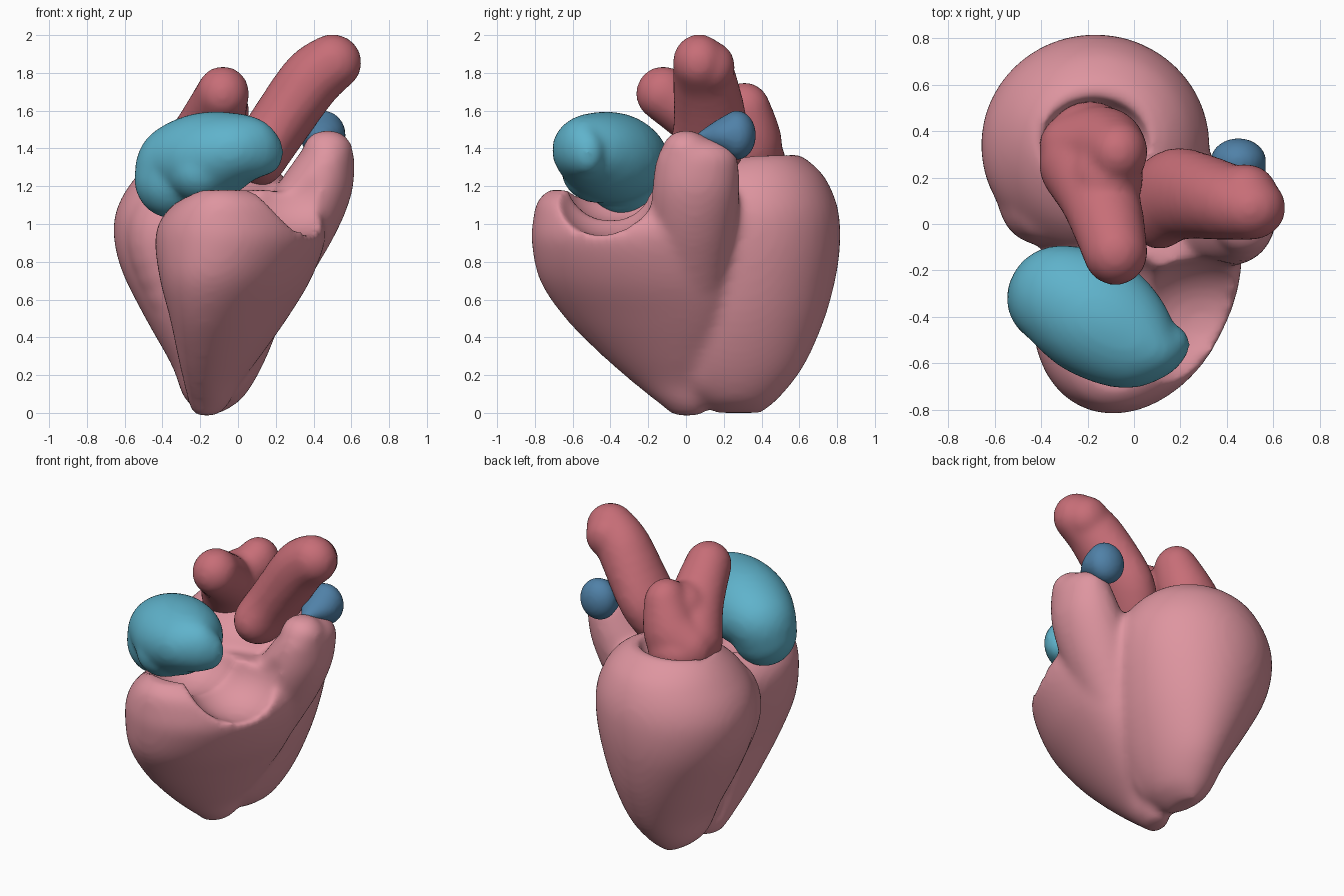
import bpy, bmesh, math
from mathutils import Matrix, Vector

if "Cube" in bpy.data.objects:
    bpy.data.objects.remove(bpy.data.objects["Cube"], do_unlink=True)


def material(name, rgb):
    m = bpy.data.materials.new(name)
    m.use_nodes = True
    m.diffuse_color = (*rgb, 1)
    bsdf = m.node_tree.nodes["Principled BSDF"]
    bsdf.inputs["Base Color"].default_value = (*rgb, 1)
    bsdf.inputs["Roughness"].default_value = 0.6
    return m


pink = material("muscle pink", (0.73, 0.30, 0.35))
red = material("vessel red", (0.57, 0.155, 0.185))
teal = material("chamber teal", (0.115, 0.45, 0.60))
blue = material("vessel blue", (0.08, 0.22, 0.39))


def ellipsoid(bm, centre, radii):
    mat = Matrix.Translation(centre) @ Matrix.Diagonal((*radii, 1))
    bmesh.ops.create_uvsphere(bm, u_segments=32, v_segments=18, radius=1, matrix=mat)


def spline(rows, steps):
    """Smooth curve through rows of numbers."""
    padded = [rows[0], *rows, rows[-1]]
    out = []
    for a, b, c, d in zip(padded, padded[1:], padded[2:], padded[3:]):
        for i in range(steps):
            t = i / steps
            out.append([q + t / 2 * (r - p + t * (2 * p - 5 * q + 4 * r - s
                                                  + t * (3 * q - p - 3 * r + s)))
                        for p, q, r, s in zip(a, b, c, d)])
    return out + [rows[-1]]


def chain(bm, balls):
    """Row of ellipsoids blended through (x, y, z, rx, ry, rz)."""
    for v in spline(balls, 6):
        ellipsoid(bm, v[:3], v[3:])


def loft(bm, rings, turn=0, sides=48):
    """Closed skin over elliptical rings (x, y, z, long, short), turned about z."""
    rot = Matrix.Rotation(turn, 3, 'Z')
    loops = []
    for x, y, z, a, b in spline(rings, 5):
        loops.append([])
        for i in range(sides):
            t = math.tau * i / sides
            p = rot @ Vector((a * math.cos(t), b * math.sin(t), 0))
            loops[-1].append(bm.verts.new(p + Vector((x, y, z))))
    for lo, hi in zip(loops, loops[1:]):
        for i in range(sides):
            j = (i + 1) % sides
            bm.faces.new((lo[i], lo[j], hi[j], hi[i]))
    bm.faces.new(loops[0][::-1])
    bm.faces.new(loops[-1])


def to_object(bm, name):
    mesh = bpy.data.meshes.new(name)
    bm.to_mesh(mesh)
    bm.free()
    ob = bpy.data.objects.new(name, mesh)
    bpy.context.scene.collection.objects.link(ob)
    return ob


def remesh(ob, voxel):
    m = ob.modifiers.new("fuse", 'REMESH')
    m.mode = 'VOXEL'
    m.voxel_size = voxel


def finish(ob, mat, cutters=(), voxel=0.02, smooth=8):
    """Fuse the pieces, carve the hollows, soften, then bake the result."""
    remesh(ob, voxel)
    for c in cutters:
        m = ob.modifiers.new("hollow", 'BOOLEAN')
        m.operation = 'DIFFERENCE'
        m.solver = 'EXACT'
        m.object = c
    if cutters:
        remesh(ob, voxel)
    m = ob.modifiers.new("soften", 'SMOOTH')
    m.factor = 0.5
    m.iterations = smooth
    bpy.context.view_layer.update()
    baked = bpy.data.meshes.new_from_object(
        ob.evaluated_get(bpy.context.evaluated_depsgraph_get()))
    ob.modifiers.clear()
    ob.data = baked
    baked.materials.clear()
    baked.materials.append(mat)
    baked.polygons.foreach_set("use_smooth", [True] * len(baked.polygons))
    for c in cutters:
        bpy.data.objects.remove(c, do_unlink=True)


def cutter(centre, radii):
    bm = bmesh.new()
    ellipsoid(bm, centre, radii)
    ob = to_object(bm, "hollow_cutter")
    ob.hide_render = True
    return ob


# Ventricles: back lobe, slanted front lobe and the outlet rising on the left
bm = bmesh.new()
loft(bm, [(-.14, .28, 0, .05, .12), (-.13, .265, .08, .155, .23),
          (-.11, .275, .25, .24, .35), (-.13, .3, .5, .36, .435),
          (-.16, .33, .75, .455, .47), (-.168, .34, .95, .492, .478),
          (-.16, .34, 1.1, .475, .46), (-.15, .355, 1.24, .4, .385),
          (-.15, .38, 1.33, .31, .275), (-.15, .41, 1.37, .22, .18)])
loft(bm, [(-.17, .01, -.015, .08, .055), (-.155, -.01, .05, .14, .1),
          (-.14, -.07, .15, .21, .13), (-.1, -.13, .3, .33, .19),
          (-.05, -.2, .5, .465, .27), (-.015, -.25, .7, .55, .36),
          (.01, -.265, .9, .575, .42), (.02, -.27, 1.02, .565, .4),
          (.02, -.34, 1.12, .47, .31), (0, -.42, 1.18, .33, .19)],
     turn=math.radians(66))
chain(bm, [(-.2, .12, .3, .12, .13, .15), (-.385, .11, .85, .19, .2, .2),
           (-.365, .11, 1.06, .19, .19, .13)])
chain(bm, [(.17, .03, .7, .16, .2, .2), (.32, .04, 1, .2, .23, .2),
           (.41, .05, 1.18, .195, .235, .15), (.47, .06, 1.33, .15, .22, .13)])
ellipsoid(bm, (.475, 0, 1.385), (.135, .13, .115))
# Soft web filling the groove between the lobes
chain(bm, [(-.08, .12, .13, .08, .1, .08), (-.02, .13, .25, .11, .13, .12),
           (.1, .17, .6, .14, .15, .15), (.17, .2, .85, .15, .15, .13)])
hollows = [cutter((.29, -.43, 1.2), (.34, .28, .265)),
           cutter((-.08, -.38, 1.23), (.27, .27, .23)),
           cutter((-.17, .35, 1.4), (.24, .2, .2))]
finish(to_object(bm, "ventricles"), pink, hollows, smooth=14)

# Front atrium: bean-shaped pouch resting over the front lobe
bm = bmesh.new()
chain(bm, [(-.35, -.32, 1.24, .2, .2, .21), (-.31, -.32, 1.33, .22, .23, .2),
           (-.18, -.39, 1.35, .25, .27, .24), (-.04, -.47, 1.39, .2, .24, .2),
           (.08, -.54, 1.4, .13, .13, .16), (.15, -.52, 1.38, .09, .09, .12)])
ellipsoid(bm, (-.2, -.46, 1.28), (.18, .2, .17))
finish(to_object(bm, "front_atrium"), teal)

# Back atrium: block with a low rear hump and a high front hump
bm = bmesh.new()
chain(bm, [(-.26, .33, 1.35, .15, .15, .17), (-.14, .34, 1.42, .17, .17, .2),
           (-.07, .31, 1.6, .13, .14, .15)])
chain(bm, [(-.25, .26, 1.37, .16, .18, .18), (-.145, .1, 1.53, .17, .16, .16),
           (-.08, -.12, 1.69, .14, .145, .145)])
ellipsoid(bm, (-.12, .2, 1.53), (.16, .18, .17))
ellipsoid(bm, (-.19, .37, 1.33), (.18, .16, .15))
finish(to_object(bm, "back_atrium"), red)

# Great artery: thick tube leaning up to the left
bm = bmesh.new()
chain(bm, [(.11, .09, 1.36, .15, .2, .16), (.2, .13, 1.5, .16, .2, .16),
           (.38, .1, 1.755, .165, .17, .165), (.5, .07, 1.855, .155, .14, .15)])
ellipsoid(bm, (.48, .13, 1.83), (.14, .13, .14))
finish(to_object(bm, "great_artery"), red)

# Lung artery: small pointed cap on the outlet
bm = bmesh.new()
chain(bm, [(.45, .27, 1.47, .12, .1, .13), (.45, .21, 1.47, .11, .1, .09),
           (.45, .08, 1.46, .035, .03, .025)])
finish(to_object(bm, "lung_artery"), blue, voxel=0.012, smooth=4)
